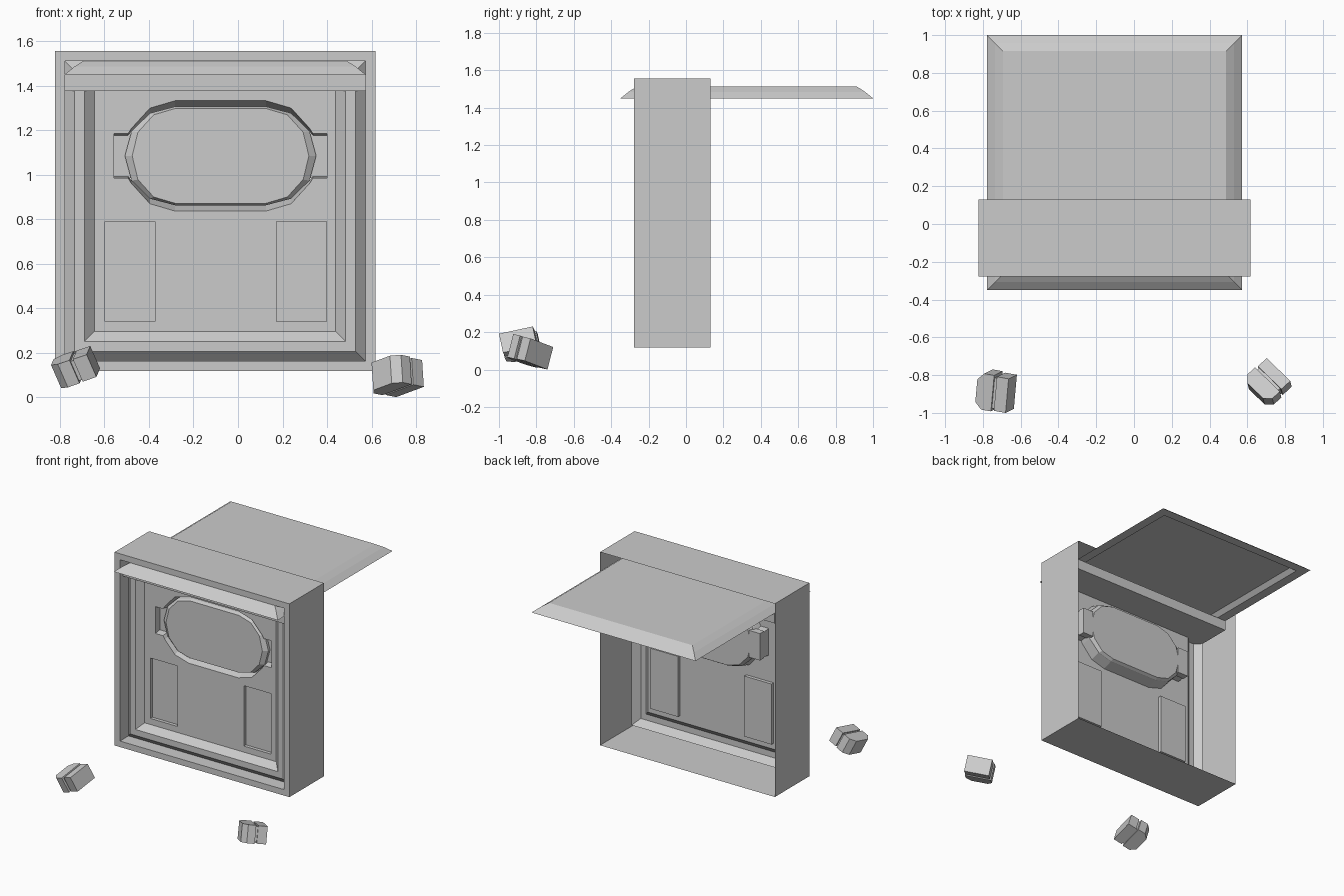
import bpy, bmesh, math
from mathutils import Matrix, Vector, Euler

cube = bpy.data.objects.get("Cube")
if cube:
    bpy.data.objects.remove(cube, do_unlink=True)

# Main measurements
CX = -0.103                 # centre line of the frame
LEFT, RIGHT, BOTTOM, TOP = -0.823, 0.617, 0.117, 1.556
FRONT, BACK = -0.277, 0.13
PANEL, RIDGE = -0.177, -0.222
STEP = 0.0445               # width of each moulding band
OVAL_X, OVAL_Z = -0.0785, 1.084


def finish(bm, name, recalc=True):
    if recalc:
        bmesh.ops.recalc_face_normals(bm, faces=bm.faces[:])
    mesh = bpy.data.meshes.new(name)
    bm.to_mesh(mesh)
    bm.free()
    obj = bpy.data.objects.new(name, mesh)
    bpy.context.collection.objects.link(obj)
    return obj


def loft(bm, rings, cap_start=False, cap_end=False):
    """Skin a row of closed rings and return their vertices."""
    loops = [[bm.verts.new(p) for p in ring] for ring in rings]
    for a, b in zip(loops, loops[1:]):
        for i in range(len(a)):
            j = (i + 1) % len(a)
            bm.faces.new((a[i], a[j], b[j], b[i]))
    if cap_start:
        bm.faces.new(loops[0][::-1])
    if cap_end:
        bm.faces.new(loops[-1])
    return loops


def upright_rect(x0, x1, z0, z1, y, inset=0.0):
    x0, x1, z0, z1 = x0 + inset, x1 - inset, z0 + inset, z1 - inset
    return [(x0, y, z0), (x1, y, z0), (x1, y, z1), (x0, y, z1)]


def four_way(quarter, y, sx=1.0, sz=1.0):
    """Mirror a quarter outline (top to side) around the oval centre."""
    q = [(x * sx, z * sz) for x, z in quarter]
    pts = (q + [(x, -z) for x, z in q[::-1]] + [(-x, -z) for x, z in q]
           + [(-x, z) for x, z in q[::-1]])
    return [(OVAL_X + x, y, OVAL_Z + z) for x, z in pts]


def oval(half_w, half_h, y):
    straight, n = 0.204, 6
    pts = []
    for side in (1, -1):
        for i in range(n + 1):
            a = math.pi / 2 - math.pi * i / n
            pts.append((OVAL_X + side * (straight + (half_w - straight) * math.cos(a)),
                        y, OVAL_Z + side * half_h * math.sin(a)))
    return pts


def add_box(bm, x0, x1, y0, y1, z0, z1):
    size = Vector((x1 - x0, y1 - y0, z1 - z0))
    mid = Vector((x0 + x1, y0 + y1, z0 + z1)) / 2
    return bmesh.ops.create_cube(
        bm, size=1, matrix=Matrix.Translation(mid) @ Matrix.Diagonal(size).to_4x4())["verts"]


# Frame shell, front lip, moulding and pierced panel as one sheet
bm = bmesh.new()
bands = [(0, BACK), (0, FRONT), (1, FRONT), (1, PANEL),
         (2, RIDGE), (3, RIDGE), (4, PANEL)]
rim = loft(bm, [upright_rect(LEFT, RIGHT, BOTTOM, TOP, y, k * STEP) for k, y in bands])[-1]

# Oval opening with a hinge slot at each side
opening = [(0.204, 0.248), (0.317, 0.215), (0.4, 0.124), (0.415, 0.1), (0.478, 0.1)]
hole = loft(bm, [four_way(opening, PANEL), four_way(opening, -0.1, 1, 0.89)])[0]

# Two recessed rectangles low on the panel
recesses = [loft(bm, [upright_rect(x0, x0 + 0.225, 0.34, 0.79, y)
                      for y in (PANEL, PANEL + 0.025)], cap_end=True)[0]
            for x0 in (-0.598, 0.172)]

edges = []
for ring in [rim, hole] + recesses:
    for a, b in zip(ring, ring[1:] + ring[:1]):
        edges.append(bm.edges.get((a, b)) or bm.edges.new((a, b)))
result = bmesh.ops.triangle_fill(bm, edges=edges, use_beauty=True, normal=(0, -1, 0))
fill = [g for g in result["geom"] if isinstance(g, bmesh.types.BMFace)]
bmesh.ops.dissolve_limit(bm, angle_limit=0.01, verts=[],
                         edges=list({e for f in fill for e in f.edges
                                     if all(lf in fill for lf in e.link_faces)}))
finish(bm, "frame_and_panel")

# Oval door plate with a bevelled rim
bm = bmesh.new()
loft(bm, [oval(0.397, 0.213, -0.168), oval(0.43, 0.222, -0.145),
          oval(0.43, 0.222, -0.1), oval(0.4, 0.21, -0.08)], True, True)
finish(bm, "oval_plate")

# Hinge brackets behind the slots
for side, name in ((1, "left_hinge"), (-1, "right_hinge")):
    bm = bmesh.new()
    xs = sorted(OVAL_X + side * d for d in (0.39, 0.478))
    add_box(bm, *xs, -0.125, -0.075, OVAL_Z - 0.1, OVAL_Z + 0.1)
    finish(bm, name)

# Crossbar under the sliding lid
bm = bmesh.new()
add_box(bm, LEFT + STEP, RIGHT - STEP, -0.24, 0.07, 1.375, 1.45)
finish(bm, "crossbar")


# Sliding lid with stepped chamfer and hollow underside
def lid_ring(inset, z):
    x0, x1, y0, y1 = LEFT + STEP, RIGHT - STEP, -0.35, 1.0
    return [(x0 + inset, y0 + inset, z), (x1 - inset, y0 + inset, z),
            (x1 - inset, y1 - inset, z), (x0 + inset, y1 - inset, z)]


bm = bmesh.new()
loft(bm, [lid_ring(0.1, 1.48), lid_ring(0.07, 1.45), lid_ring(0, 1.45),
          lid_ring(0.043, 1.485), lid_ring(0.085, 1.512)], True, True)
finish(bm, "sliding_lid")


# Loose blocks on the ground: chamfered head, narrow neck, plain foot
def loose_block(name, turn, low, high):
    bm = bmesh.new()
    head = add_box(bm, -0.085, 0.005, -0.095, 0.095, -0.06, 0.06)
    corners = [e for e in bm.edges
               if all(v in head and v.co.x < -0.05 for v in e.verts)
               and abs(e.verts[0].co.y - e.verts[1].co.y) < 0.01]
    bmesh.ops.bevel(bm, geom=corners, offset=0.035, segments=1, affect="EDGES")
    add_box(bm, 0.005, 0.02, -0.08, 0.08, -0.05, 0.05)
    add_box(bm, 0.02, 0.085, -0.09, 0.09, -0.058, 0.058)
    rot = Euler([math.radians(a) for a in turn]).to_matrix()
    bmesh.ops.rotate(bm, verts=bm.verts[:], matrix=rot)
    # Settle the turned block inside its resting bounds
    lo = [min(v.co[i] for v in bm.verts) for i in range(3)]
    hi = [max(v.co[i] for v in bm.verts) for i in range(3)]
    fit = [(high[i] - low[i]) / (hi[i] - lo[i]) for i in range(3)]
    for v in bm.verts:
        v.co = [low[i] + (v.co[i] - lo[i]) * fit[i] for i in range(3)]
    finish(bm, name)


loose_block("right_loose_block", (14, -20, -10), (-0.84, -1.0, 0.04), (-0.62, -0.77, 0.23))
loose_block("left_loose_block", (-14, 8, 43), (0.6, -0.955, 0.0), (0.835, -0.71, 0.19))
